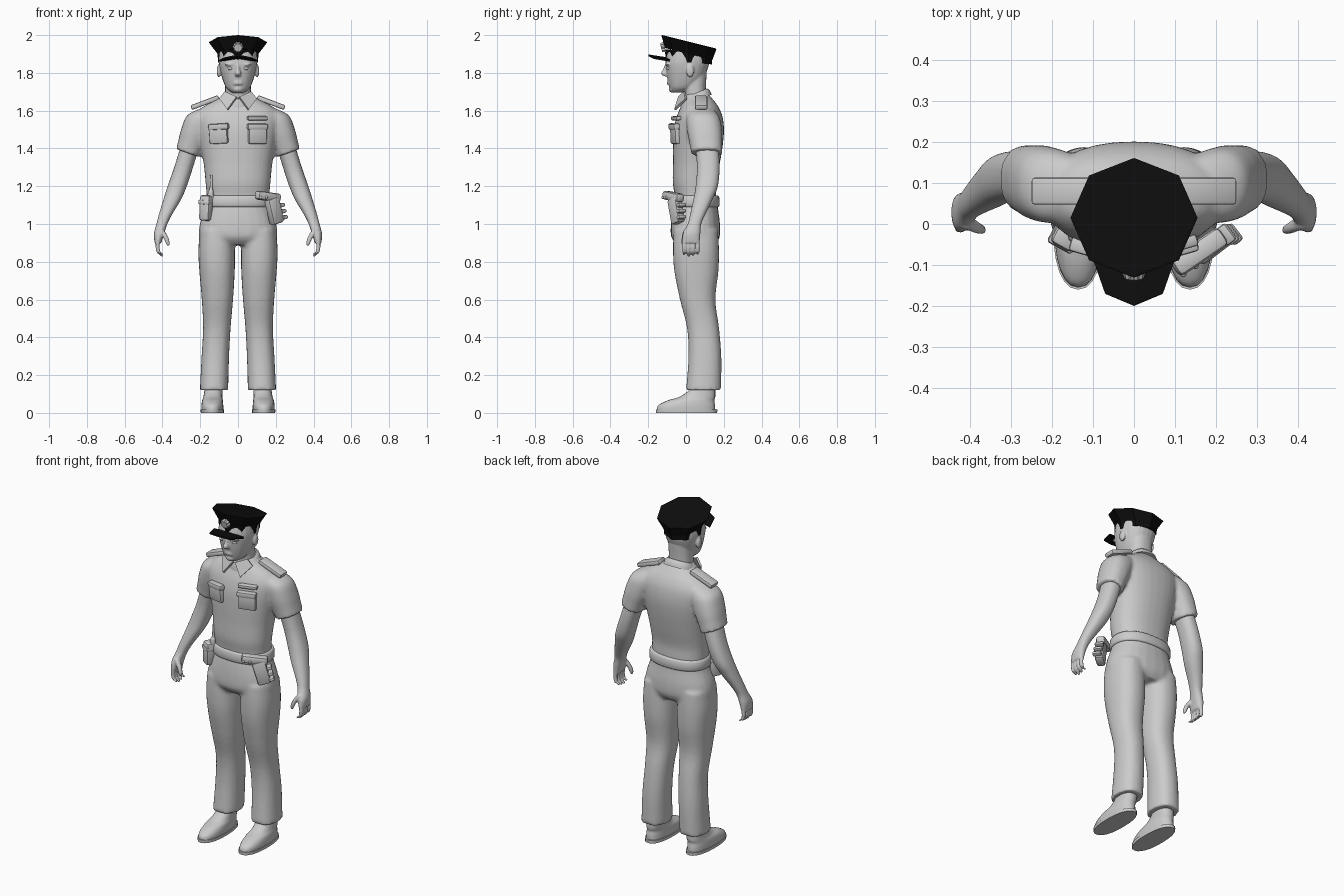
import bpy, bmesh, math
from mathutils import Matrix

old = bpy.data.objects.get("Cube")
if old:
    bpy.data.objects.remove(old)


def material(name, value):
    m = bpy.data.materials.new(name)
    m.use_nodes = True
    m.diffuse_color = (value, value, value, 1)
    m.node_tree.nodes["Principled BSDF"].inputs["Base Color"].default_value = m.diffuse_color
    return m


GREY = material("plain grey", 0.6)
BLACK = material("cap black", 0.004)


def finish(name, bm, mat=GREY, voxel=0, smooth=True):
    """Turn a bmesh into an object; voxel blends overlapping forms into one skin."""
    bmesh.ops.recalc_face_normals(bm, faces=bm.faces)
    mesh = bpy.data.meshes.new(name)
    bm.to_mesh(mesh)
    bm.free()
    ob = bpy.data.objects.new(name, mesh)
    bpy.context.collection.objects.link(ob)
    mesh.materials.append(mat)
    if voxel:
        r = ob.modifiers.new("Blend", 'REMESH')
        r.mode, r.voxel_size, r.use_smooth_shade = 'VOXEL', voxel, True
        s = ob.modifiers.new("Soften", 'SMOOTH')
        s.factor, s.iterations = 0.5, 3
    elif smooth:
        bpy.ops.object.select_all(action='DESELECT')
        ob.select_set(True)
        bpy.context.view_layer.objects.active = ob
        bpy.ops.object.shade_smooth_by_angle(angle=math.radians(40))
    return ob


def spline(pts, steps):
    """Smooth curve passing through all ring values."""
    out = []
    for i in range(len(pts) - 1):
        four = pts[max(i - 1, 0)], pts[i], pts[i + 1], pts[min(i + 2, len(pts) - 1)]
        for k in range(steps):
            t = k / steps
            out.append([0.5 * (2 * b + (c - a) * t + (2 * a - 5 * b + 4 * c - d) * t * t
                               + (3 * b - a - 3 * c + d) * t ** 3) for a, b, c, d in zip(*four)])
    return out + [pts[-1]]


def loft(bm, rings, side=1, n=24, power=2.3, lean=(0, 0), steps=4):
    """Skin rounded cross-sections given as (x, y, z, half width, half depth)."""
    rows = []
    for x, y, z, rx, ry in spline(rings, steps):
        row = []
        for i in range(n):
            c, s = math.cos(math.tau * i / n), math.sin(math.tau * i / n)
            dx = rx * math.copysign(abs(c) ** (2 / power), c)
            dy = ry * math.copysign(abs(s) ** (2 / power), s)
            row.append(bm.verts.new((side * (x + dx), y + dy, z + lean[0] * dx + lean[1] * dy)))
        rows.append(row)
    for a, b in zip(rows, rows[1:]):
        for i in range(n):
            j = (i + 1) % n
            bm.faces.new((a[i], a[j], b[j], b[i]))
    bm.faces.new(rows[0])
    bm.faces.new(rows[-1])


def ball(bm, loc, size):
    bmesh.ops.create_uvsphere(bm, u_segments=16, v_segments=10, radius=1,
                              matrix=Matrix.Translation(loc) @ Matrix.Diagonal((*size, 1)))


def box(name, loc, size, rot=(0, 0, 0), side=1, bevel=0.008):
    bm = bmesh.new()
    bmesh.ops.create_cube(bm, size=1, matrix=Matrix.Diagonal((*size, 1)))
    bmesh.ops.bevel(bm, geom=bm.edges[:], offset=bevel, segments=2, affect='EDGES', profile=0.5)
    ob = finish(name, bm)
    ob.location = (loc[0] * side, loc[1], loc[2])
    ob.rotation_euler = (rot[0], rot[1] * side, rot[2] * side)
    return ob


def plate(name, pts, thickness, mat=GREY, sides=(1, -1)):
    """Mirrored polygon sheet with a little thickness."""
    bm = bmesh.new()
    for s in sides:
        bm.faces.new([bm.verts.new((x * s, y, z)) for x, y, z in pts][::s])
    bmesh.ops.remove_doubles(bm, verts=bm.verts[:], dist=0.0001)
    ob = finish(name, bm, mat, smooth=False)
    mod = ob.modifiers.new("Thickness", 'SOLIDIFY')
    mod.thickness, mod.offset = thickness, 0


# Trousers: hips blended with two legs
bm = bmesh.new()
loft(bm, [(0, .055, 1.13, .165, .112), (0, .05, 1.08, .175, .12), (0, .05, 1.0, .202, .13),
          (0, .05, .93, .207, .128), (0, .055, .89, .17, .1)])
for s in (1, -1):
    loft(bm, [(.11, .052, .97, .092, .118), (.113, .053, .86, .097, .122), (.111, .055, .75, .094, .117),
              (.109, .062, .6, .083, .094), (.112, .09, .45, .073, .085),
              (.12, .1, .3, .073, .087), (.127, .093, .12, .075, .093)], s)
finish("trousers", bm, voxel=.011)

# Shirt: torso blended with short sleeves
bm = bmesh.new()
loft(bm, [(0, .05, 1.08, .165, .108), (0, .05, 1.15, .166, .11), (0, .045, 1.22, .172, .115),
          (0, .055, 1.32, .182, .124), (0, .063, 1.42, .2, .132), (0, .068, 1.5, .215, .133),
          (0, .072, 1.57, .222, .121), (0, .072, 1.62, .185, .1), (0, .065, 1.66, .11, .077),
          (0, .055, 1.69, .072, .06)], n=32)
for s in (1, -1):
    loft(bm, [(.14, .085, 1.59, .06, .075), (.195, .092, 1.55, .074, .09), (.228, .1, 1.48, .072, .092),
              (.25, .106, 1.42, .066, .086), (.265, .11, 1.375, .063, .082)], s, lean=(.35, 0))
finish("shirt", bm, voxel=.01)

# Belt
bm = bmesh.new()
loft(bm, [(0, .052, 1.09, .172, .119), (0, .052, 1.1, .18, .126), (0, .052, 1.14, .178, .124),
          (0, .052, 1.15, .17, .117)], n=40, steps=2)
finish("belt", bm)

# Head, neck and facial features
bm = bmesh.new()
loft(bm, [(0, .055, 1.62, .074, .06), (0, .047, 1.7, .068, .058), (0, .04, 1.8, .07, .07)])
loft(bm, [(0, -.035, 1.697, .035, .042), (0, -.022, 1.72, .062, .064), (0, -.005, 1.76, .08, .092),
          (0, .003, 1.81, .094, .108), (0, .008, 1.86, .102, .116), (0, .012, 1.92, .098, .108)])
loft(bm, [(0, -.1, 1.845, .009, .012), (0, -.107, 1.82, .01, .014), (0, -.113, 1.797, .016, .02),
          (0, -.103, 1.782, .014, .014)], n=12)
ball(bm, (0, -.072, 1.715), (.028, .02, .02))
for z in (1.752, 1.742):
    ball(bm, (0, -.088, z), (.027, .013, .006))
for s in (1, -1):
    ball(bm, (s * .04, -.093, 1.845), (.032, .016, .009))
    ball(bm, (s * .101, .022, 1.81), (.012, .021, .034))
finish("head", bm, voxel=.005)
for s, label in ((1, "left"), (-1, "right")):
    bm = bmesh.new()
    ball(bm, (s * .04, -.089, 1.824), (.017, .015, .01))
    finish(label + "_eye", bm)

    # Bare arm, palm, fingers and thumb
    bm = bmesh.new()
    loft(bm, [(.248, .11, 1.43, .05, .062), (.288, .118, 1.3, .05, .06), (.322, .11, 1.2, .051, .059),
              (.348, .09, 1.13, .047, .051), (.384, .062, 1.05, .035, .04), (.403, .045, 1.0, .029, .036),
              (.418, .03, .95, .027, .046), (.424, .026, .9, .018, .047)], s)
    for i in range(4):
        y = -.01 + .024 * i
        tip = .825 + .008 * abs(i - 1.3)
        loft(bm, [(.422, y, .92, .011, .011), (.426, y, .88, .011, .0105), (.42, y, .85, .01, .01),
                  (.405, y, tip + .008, .009, .009), (.402, y, tip, .005, .005)], s, n=10, steps=2)
    loft(bm, [(.41, .005, .97, .016, .018), (.385, -.008, .935, .014, .014),
              (.372, -.014, .9, .011, .011), (.37, -.014, .885, .006, .006)], s, n=12)
    finish(label + "_arm", bm, voxel=.005)

    # Shoe and sole
    bm = bmesh.new()
    loft(bm, [(.136, .0, .015, .058, .155), (.136, .004, .04, .058, .15), (.135, .025, .065, .055, .125),
              (.133, .06, .085, .05, .095), (.13, .085, .12, .048, .07), (.13, .09, .16, .045, .062)], s)
    finish(label + "_shoe", bm)
    bm = bmesh.new()
    loft(bm, [(.136, .003, 0, .061, .162), (.136, .003, .018, .062, .163)], s, steps=1)
    finish(label + "_sole", bm)

    # Shoulder strap and chest pocket with flap
    box(label + "_shoulder_strap", (.175, .08, 1.643), (.155, .066, .026), (0, .36, 0), s)
    turn = (.05, .06 if s < 0 else 0, .28)
    box(label + "_pocket", (.102, -.055, 1.475), (.1, .034, .1), turn, s)
    box(label + "_pocket_flap", (.102, -.062, 1.515), (.11, .036, .032), turn, s)

box("name_bar", (.102, -.052, 1.56), (.11, .03, .022), (.15, 0, .28))

# Collar band and folded wings
bm = bmesh.new()
loft(bm, [(0, .053, 1.65, .094, .083), (0, .05, 1.675, .086, .076), (0, .046, 1.69, .072, .066)],
     lean=(0, .42), steps=3)
finish("collar", bm)
plate("collar_wings", [(.006, -.036, 1.672), (.068, -.008, 1.7), (.098, .0, 1.662), (.055, -.058, 1.605)], .012)

# Radio pouch on the right hip
box("radio_pouch", (-.165, -.025, 1.085), (.062, .07, .135), (0, .06, -.5), bevel=.014)
box("radio_strap", (-.165, -.025, 1.115), (.068, .077, .025), (0, .06, -.5))
bm = bmesh.new()
loft(bm, [(-.145, -.03, 1.13, .017, .017), (-.144, -.03, 1.17, .015, .015), (-.142, -.03, 1.19, .008, .008),
          (-.14, -.03, 1.26, .007, .007)], n=12, power=2)
finish("radio_antenna", bm)

# Holster on the left hip with flap, ridges and studs
box("holster", (.192, -.052, 1.07), (.075, .05, .14), (0, -.28, .65), bevel=.014)
box("holster_flap", (.158, -.068, 1.145), (.145, .052, .046), (0, .12, .6), bevel=.014)
for i in range(3):
    box("holster_ridge", (.225 + .008 * i, -.025, 1.1 - .032 * i), (.03, .05, .02), (0, -.28, .65))
for x, y in ((.12, -.122), (.15, -.102)):
    bm = bmesh.new()
    ball(bm, (x, y, 1.14), (.008, .008, .008))
    finish("flap_stud", bm)

# Faceted cap: band flaring to a tilted crown
bm = bmesh.new()
for rings, tilt in (([(0, .015, 1.855, .105, .122), (0, .015, 1.915, .11, .127)], -.08),
                    ([(0, .015, 1.9, .108, .125), (0, .015, 1.962, .155, .146),
                      (0, .015, 1.965, .148, .14)], -.25)):
    loft(bm, rings, n=8, power=2, lean=(0, tilt), steps=1)
finish("cap", bm, BLACK, smooth=False)
plate("cap_visor", [(0, -.1, 1.878), (.1, -.085, 1.864), (.07, -.17, 1.878), (0, -.199, 1.893)], .009, BLACK)

# Rosette badge on the cap front
bm = bmesh.new()
bmesh.ops.create_cone(bm, cap_ends=True, segments=20, radius1=.03, radius2=.024, depth=.02)
for v in bm.verts:
    if round(math.atan2(v.co.y, v.co.x) / (math.tau / 20)) % 2:
        v.co.xy *= .82
badge = finish("cap_badge", bm, smooth=False)
badge.location = (0, -.122, 1.935)
badge.rotation_euler = (math.radians(105), 0, 0)
